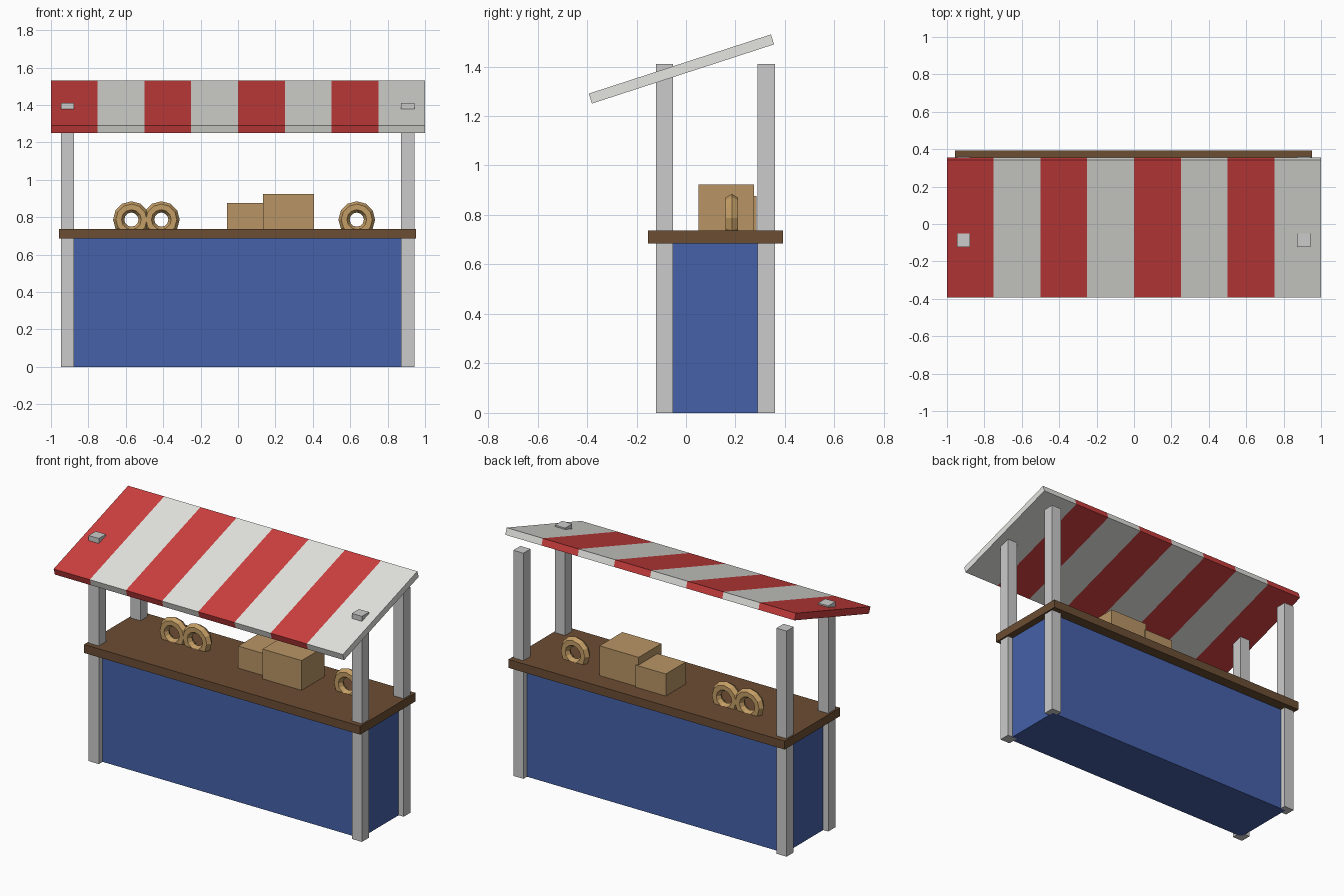
import bpy, bmesh
from math import radians
from mathutils import Matrix, Vector

if "Cube" in bpy.data.objects:
    bpy.data.objects.remove(bpy.data.objects["Cube"])


def material(name, r, g, b):
    m = bpy.data.materials.new(name)
    m.diffuse_color = (r, g, b, 1)
    m.use_nodes = True
    m.node_tree.nodes["Principled BSDF"].inputs["Base Color"].default_value = m.diffuse_color
    return m


RED = material("red_cloth", 0.62, 0.05, 0.05)
WHITE = material("white_cloth", 0.78, 0.79, 0.75)
BLUE = material("blue_panel", 0.06, 0.12, 0.40)
WOOD = material("dark_wood", 0.15, 0.075, 0.033)
CARD = material("cardboard", 0.48, 0.30, 0.13)
BREAD = material("bread", 0.55, 0.34, 0.13)


def box(name, x, y, z, mat=None):
    """Box from (min, max) ranges on each axis."""
    size = [r[1] - r[0] for r in (x, y, z)]
    centre = Vector([(r[0] + r[1]) / 2 for r in (x, y, z)])
    bm = bmesh.new()
    bmesh.ops.create_cube(bm, size=1, matrix=Matrix.Diagonal((*size, 1)))
    mesh = bpy.data.meshes.new(name)
    bm.to_mesh(mesh)
    bm.free()
    ob = bpy.data.objects.new(name, mesh)
    ob.location = centre
    if mat:
        mesh.materials.append(mat)
    bpy.context.collection.objects.link(ob)
    return ob


# Stall body and counter
CX = -0.0025
box("stall_body", (CX - 0.91, CX + 0.91), (-0.085, 0.325), (0, 0.7), BLUE)
box("counter_top", (CX - 0.955, CX + 0.955), (-0.153, 0.393), (0.685, 0.738), WOOD)

# Four corner posts
for side, sx in (("left", -1), ("right", 1)):
    for row, y in (("front", -0.087), ("back", 0.325)):
        x = CX + sx * 0.91
        box(f"{row}_{side}_post", (x - 0.035, x + 0.035), (y - 0.035, y + 0.035), (0, 1.41))

# Sloping striped awning: one slab cut into eight bands
awning = box("awning", (-1, 1), (-0.387, 0.387), (-0.021, 0.021), RED)
awning.data.materials.append(WHITE)
bm = bmesh.new()
bm.from_mesh(awning.data)
for i in range(1, 8):
    bmesh.ops.bisect_plane(bm, geom=bm.verts[:] + bm.edges[:] + bm.faces[:],
                           plane_co=(-1 + i * 0.25, 0, 0), plane_no=(1, 0, 0))
for f in bm.faces:
    band = min(7, int((f.calc_center_median().x + 1) / 0.25))
    f.material_index = band % 2
bm.to_mesh(awning.data)
bm.free()
awning.location = (0, -0.0185, 1.39)
awning.rotation_euler.x = radians(18)

# Cardboard boxes on the counter
box("small_box", (-0.06, 0.15), (0.088, 0.285), (0.735, 0.876), CARD)
box("large_box", (0.135, 0.405), (0.05, 0.275), (0.735, 0.924), CARD)

# Bread rings standing upright, sunk into the counter
for i, x in enumerate((-0.57, -0.41, 0.635)):
    bpy.ops.mesh.primitive_torus_add(major_segments=12, minor_segments=6,
                                     major_radius=0.068, minor_radius=0.03,
                                     location=(x, 0.185, 0.787),
                                     rotation=(radians(90), 0, 0))
    ring = bpy.context.object
    ring.name = f"bread_ring_{i + 1}"
    ring.data.materials.append(BREAD)
